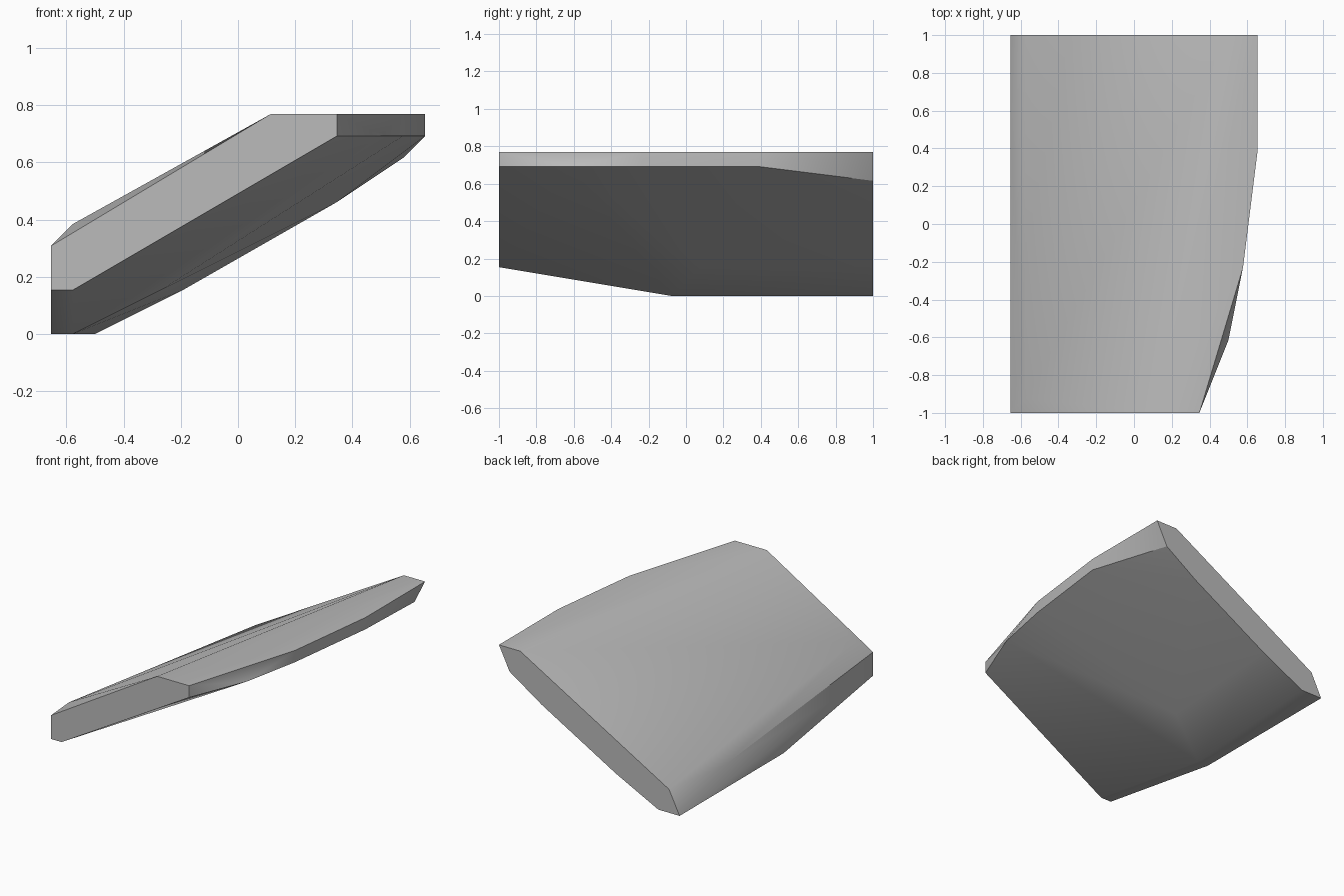
import bpy
import bmesh
from math import radians
from mathutils import Vector

default_cube = bpy.data.objects.get("Cube")
if default_cube:
    bpy.data.objects.remove(default_cube, do_unlink=True)

# One grid cell; the slab spans seventeen cells across, 26 deep and ten high
CELL = 1 / 13


def grey_material():
    material = bpy.data.materials.new("stone_grey")
    material.use_nodes = True
    colour = (0.5, 0.5, 0.5, 1)
    material.diffuse_color = colour
    shader = material.node_tree.nodes["Principled BSDF"]
    shader.inputs["Base Color"].default_value = colour
    return material


def cell_point(across, depth, height):
    return Vector((across - 8.5, depth - 13, height)) * CELL


# Flat end profiles, as (across, height)
front_end = [(0, 2), (1, 2), (13, 9), (13, 10), (10, 10), (0, 4)]
back_end = [(0, 0), (2, 0), (6, 2), (13, 6), (16, 8), (17, 10), (15, 10), (1, 2)]

# Corners between the ends, as (across, depth, height)
upper_rim = [(16, 10, 10), (17, 18, 10)]
lower_rim = [(15, 5, 9), (16, 10, 9), (17, 18, 9)]
low_side = [(0, 20, 2), (0, 12, 0), (1, 12, 0)]
face_bulges = [(1, 1, 5), (5, 14, 2)]

corners = [(x, 0, z) for x, z in front_end] + [(x, 26, z) for x, z in back_end]
corners += upper_rim + lower_rim + low_side + face_bulges

# Wrap the corners in one chipped, tilted slab
bm = bmesh.new()
for corner in corners:
    bm.verts.new(cell_point(*corner))
hull = bmesh.ops.convex_hull(bm, input=bm.verts)
unused = {v for v in hull["geom_interior"] + hull["geom_unused"]
          if isinstance(v, bmesh.types.BMVert)}
bmesh.ops.delete(bm, geom=list(unused), context="VERTS")
bmesh.ops.dissolve_limit(bm, angle_limit=radians(0.5), verts=bm.verts, edges=bm.edges)
bmesh.ops.recalc_face_normals(bm, faces=bm.faces)

mesh = bpy.data.meshes.new("tilted_slab")
bm.to_mesh(mesh)
bm.free()
mesh.materials.append(grey_material())
slab = bpy.data.objects.new("tilted_slab", mesh)
bpy.context.collection.objects.link(slab)

# Soft shading over the broad faces, crisp edges at the ends
for other in bpy.context.selected_objects:
    other.select_set(False)
slab.select_set(True)
bpy.context.view_layer.objects.active = slab
bpy.ops.object.shade_smooth_by_angle(angle=radians(30))
